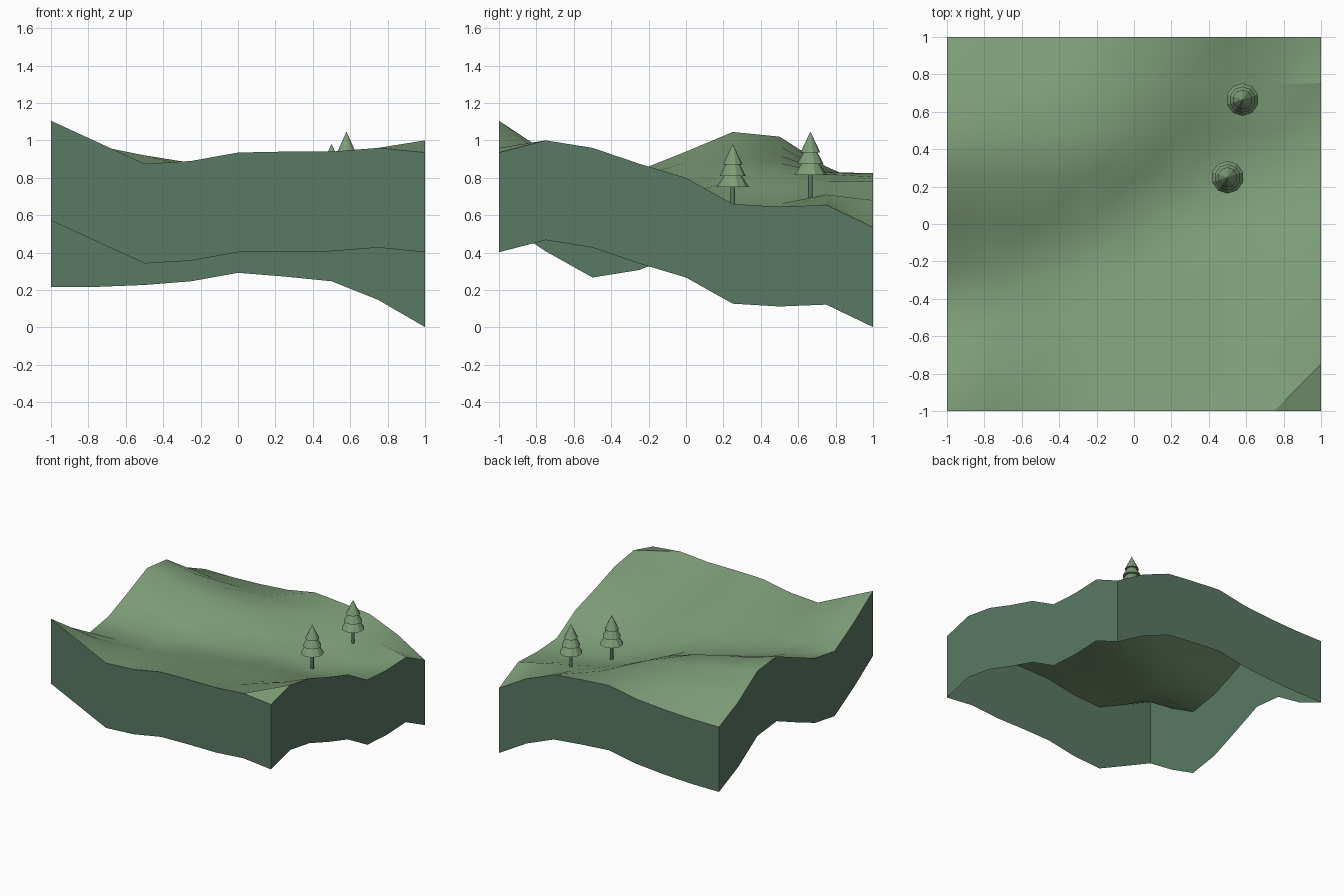
import bpy, bmesh, math

cube = bpy.data.objects.get("Cube")
if cube:
    bpy.data.objects.remove(cube, do_unlink=True)


def make_material(name, rgb):
    material = bpy.data.materials.new(name)
    material.use_nodes = True
    color = (*rgb, 1)
    material.diffuse_color = color
    material.node_tree.nodes["Principled BSDF"].inputs["Base Color"].default_value = color
    return material


grass = make_material("grass green", (.207, .342, .188))
earth = make_material("dark teal earth", (.101, .192, .130))


def finish(bm, name, material, smooth_angle=None):
    mesh = bpy.data.meshes.new(name)
    bm.to_mesh(mesh)
    bm.free()
    mesh.materials.append(material)
    if smooth_angle:
        mesh.shade_smooth()
        mesh.set_sharp_from_angle(angle=math.radians(smooth_angle))
    obj = bpy.data.objects.new(name, mesh)
    bpy.context.collection.objects.link(obj)
    return obj


# Ground heights in hundredths, one row per step from front to back
HEIGHTS = """
110.5 99 87.5 89 93.5 94 94 96 93.5
94 91 84 86 88 89 87 89 100
80 81 79 81 82 83 80 86 96
84 81 76 76 76 77 76 78 87.5
94 88 81 75 72 70 68 70 80
104.5 97 92 86 78 67 62 63 66
102 97 92 88 84 73 66 63 64.5
86 84 83 83 82 78 72 71 65.5
75 75 76 78 82.5 80.5 78 68 53.5
"""
rows = [[float(h) / 100 for h in line.split()] for line in HEIGHTS.split("\n") if line]
LAST = len(rows) - 1
WALL_DEPTH = .533


def ground_point(column, row, drop=0):
    step = 2 / LAST
    return (column * step - 1, row * step - 1, rows[row][column] - drop)


# Rolling ground sheet, every cell split along the same diagonal
bm = bmesh.new()
grid = [[bm.verts.new(ground_point(i, j)) for i in range(LAST + 1)] for j in range(LAST + 1)]
for j in range(LAST):
    for i in range(LAST):
        near, far = grid[j], grid[j + 1]
        bm.faces.new((near[i], near[i + 1], far[i + 1]))
        bm.faces.new((near[i], far[i + 1], far[i]))
finish(bm, "ground", grass, 30)

# Earth walls hanging from the rim, open underneath
bm = bmesh.new()
span = range(LAST)
rim = ([(i, 0) for i in span] + [(LAST, j) for j in span]
       + [(LAST - i, LAST) for i in span] + [(0, LAST - j) for j in span])
top = [bm.verts.new(ground_point(*cell)) for cell in rim]
bottom = [bm.verts.new(ground_point(*cell, WALL_DEPTH)) for cell in rim]
for k in range(len(rim)):
    bm.faces.new((top[k - 1], bottom[k - 1], bottom[k], top[k]))
finish(bm, "earth_walls", earth)


def add_cone(bm, base_radius, tip_radius, low, high, sides):
    made = bmesh.ops.create_cone(bm, cap_ends=True, segments=sides, radius1=base_radius,
                                 radius2=tip_radius, depth=high - low)
    bmesh.ops.translate(bm, verts=made["verts"], vec=(0, 0, (low + high) / 2))


# Conifers: a thin trunk with three stacked cone tiers
def add_tree(name, location):
    bm = bmesh.new()
    add_cone(bm, .012, .012, -.01, .16, 8)
    finish(bm, name + "_trunk", earth, 50).location = location
    bm = bmesh.new()
    add_cone(bm, .087, .042, .135, .205, 10)
    add_cone(bm, .070, .033, .195, .265, 10)
    add_cone(bm, .053, 0, .255, .367, 10)
    finish(bm, name + "_foliage", grass).location = location


add_tree("front_tree", (.5, .25, .615))
add_tree("back_tree", (.58, .665, .68))
